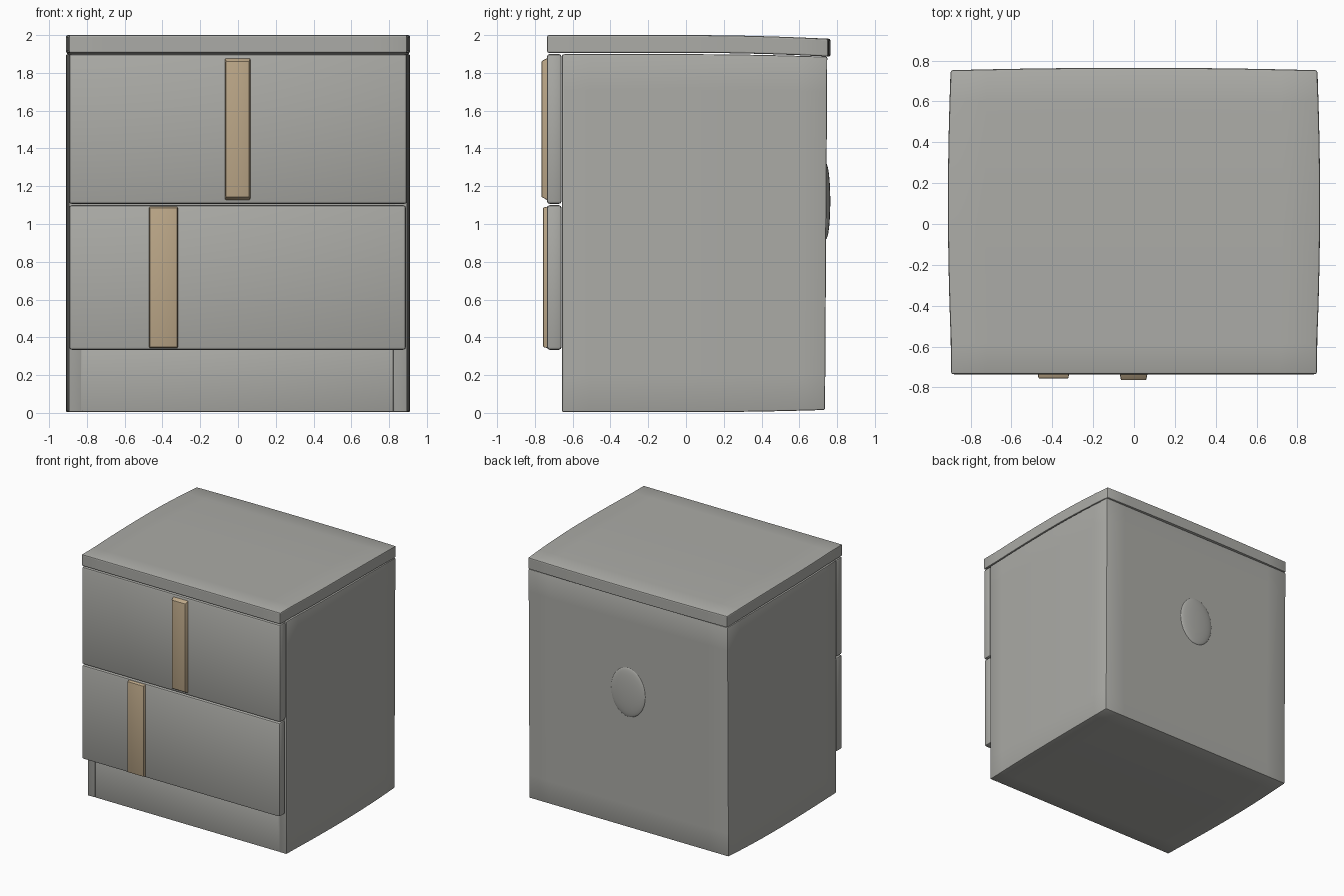
import bpy, bmesh, math

if "Cube" in bpy.data.objects:
    bpy.data.objects.remove(bpy.data.objects["Cube"])


def material(name, rgb):
    m = bpy.data.materials.new(name)
    m.diffuse_color = (*rgb, 1)
    m.use_nodes = True
    m.node_tree.nodes["Principled BSDF"].inputs["Base Color"].default_value = m.diffuse_color
    return m


GREY = material("warm grey", (0.41, 0.41, 0.385))
TAN = material("tan", (0.50, 0.385, 0.245))


def box(name, x, y, z, mat=GREY, bevel=0.012, cuts=0, warp=None):
    """Box from (min, max) ranges, optionally subdivided, bent and bevelled."""
    bm = bmesh.new()
    bmesh.ops.create_cube(bm, size=1)
    if cuts:
        bmesh.ops.subdivide_edges(bm, edges=bm.edges[:], cuts=cuts, use_grid_fill=True)
    for v in bm.verts:
        for i, (lo, hi) in enumerate((x, y, z)):
            v.co[i] = lo + (v.co[i] + 0.5) * (hi - lo)
        if warp:
            warp(v.co)
    me = bpy.data.meshes.new(name)
    bm.to_mesh(me)
    bm.free()
    me.materials.append(mat)
    ob = bpy.data.objects.new(name, me)
    bpy.context.collection.objects.link(ob)
    bpy.ops.object.select_all(action='DESELECT')
    ob.select_set(True)
    bpy.context.view_layer.objects.active = ob
    if bevel:
        b = ob.modifiers.new("soft_edges", 'BEVEL')
        b.width, b.segments, b.limit_method = bevel, 2, 'ANGLE'
        b.angle_limit = math.radians(40)
        bpy.ops.object.modifier_apply(modifier=b.name)
    bpy.ops.object.shade_smooth_by_angle(angle=math.radians(30))
    return ob


def bulge(co):
    """Sides swell slightly towards mid depth."""
    co.x *= 1 + 0.017 * max(0, 1 - ((co.y - 0.1) / 0.7) ** 2)


def bend_body(co):
    bulge(co)
    if co.y > 0:                     # underside and top edge tilt at the back
        t = (co.y / 0.75) ** 2
        co.z += t * (0.012 if co.z < 0.95 else -0.014) * abs(co.z - 0.95) / 0.95
    if co.y > 0.7:                   # back leans out towards the top
        co.y += 0.012 * co.z / 1.9


def bend_top(co):
    bulge(co)
    if co.y > 0:                     # top droops towards the back
        co.z -= 0.02 * (co.y / 0.76) ** 2
    if co.y > 0.7:
        co.y += 0.012 * (1 - (co.x / 0.9) ** 2)


# Cabinet body and top slab
box("cabinet_body", (-0.896, 0.896), (-0.651, 0.736), (0.004, 1.899),
    bevel=0.008, cuts=9, warp=bend_body)
box("top_slab", (-0.896, 0.896), (-0.735, 0.753), (1.906, 2.0),
    bevel=0.014, cuts=9, warp=bend_top)

# Base front: plinth board between the two side panel edges
box("plinth_board", (-0.826, 0.822), (-0.655, -0.62), (0.006, 0.36), bevel=0.004)
for name, s in (("left", -1), ("right", 1)):
    xs = sorted((s * 0.83, s * 0.895))
    box(name + "_panel_edge", xs, (-0.656, -0.62), (0.006, 1.897), bevel=0.004)

# Drawer fronts
box("lower_drawer", (-0.895, 0.89), (-0.737, -0.658), (0.334, 1.1), bevel=0.016)
box("upper_drawer", (-0.895, 0.895), (-0.737, -0.658), (1.106, 1.9), bevel=0.016)


# Handle strips with sloping edges
def handle(name, x, z, front, slope_x, slope_z):
    cx, cz = sum(x) / 2, sum(z) / 2

    def taper(co):
        if co.y < -0.74:
            co.x -= math.copysign(slope_x, co.x - cx)
            co.z -= math.copysign(slope_z, co.z - cz)
    box(name, x, (front, -0.70), z, TAN, 0.006, 0, taper)


handle("upper_handle", (-0.076, 0.072), (1.108, 1.897), -0.765, 0.012, 0.035)
handle("lower_handle", (-0.474, -0.315), (0.336, 1.099), -0.757, 0.006, 0.012)

# Shallow oval bump on the back
bpy.ops.mesh.primitive_uv_sphere_add(segments=32, ring_count=16, radius=1,
                                     location=(0, 0.741, 1.12))
bump = bpy.context.object
bump.name = "back_bump"
bump.scale = (0.155, 0.023, 0.2)
bump.data.materials.append(GREY)
bpy.ops.object.shade_smooth()
